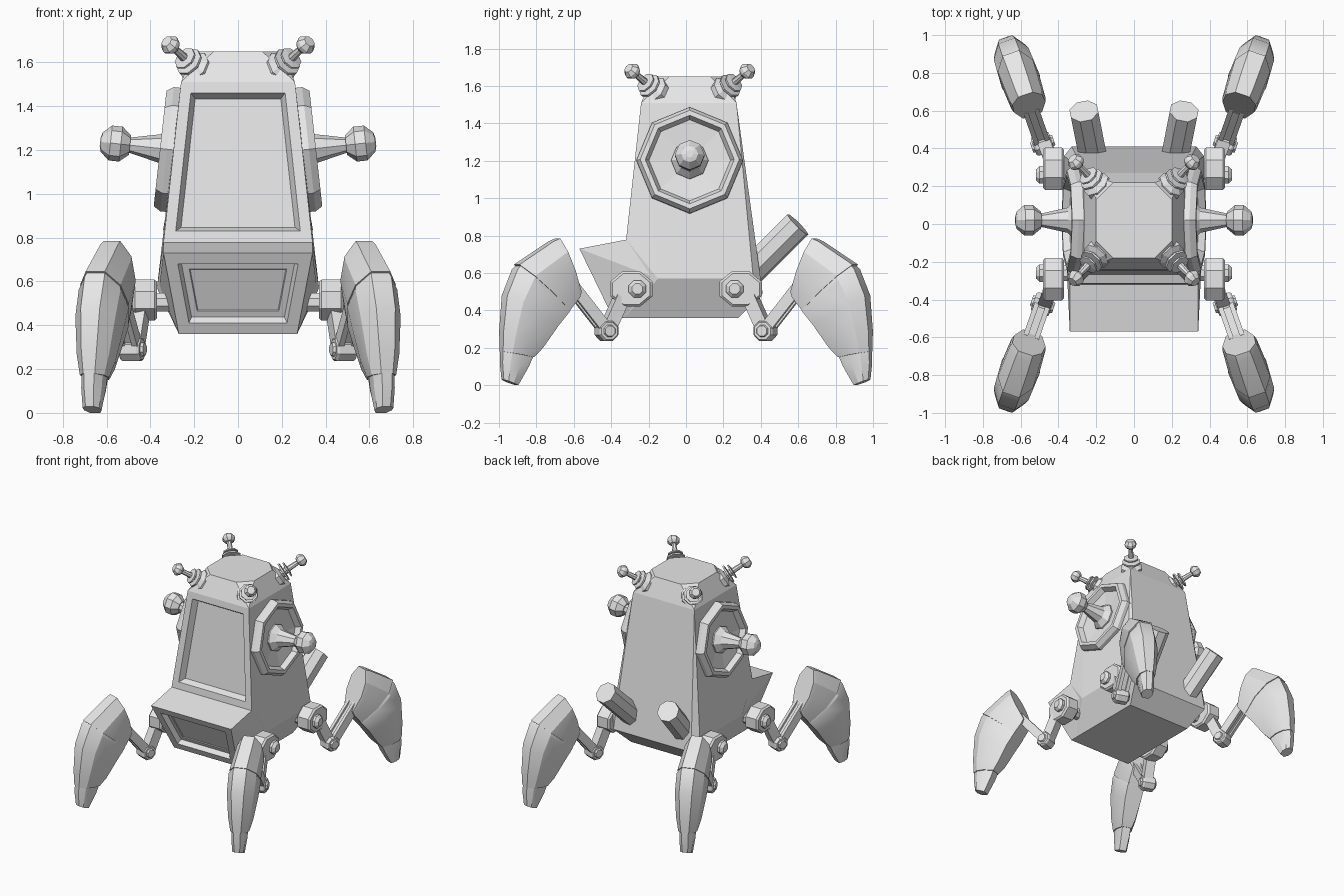
import bpy, bmesh, math
from mathutils import Vector

if "Cube" in bpy.data.objects:
    bpy.data.objects.remove(bpy.data.objects["Cube"])

grey = bpy.data.materials.new("plain_grey")
grey.diffuse_color = (0.8, 0.8, 0.8, 1)
grey.use_nodes = True
grey.node_tree.nodes["Principled BSDF"].inputs["Base Color"].default_value = grey.diffuse_color


def finish(bm, name, smooth=None):
    bmesh.ops.recalc_face_normals(bm, faces=bm.faces)
    me = bpy.data.meshes.new(name)
    bm.to_mesh(me)
    bm.free()
    me.materials.append(grey)
    ob = bpy.data.objects.new(name, me)
    bpy.context.collection.objects.link(ob)
    if smooth:
        bpy.ops.object.select_all(action='DESELECT')
        ob.select_set(True)
        bpy.context.view_layer.objects.active = ob
        bpy.ops.object.shade_smooth_by_angle(angle=math.radians(smooth))
    return ob


def loft(name, rings, smooth=None):
    """Skin closed rings of equal length and cap both ends."""
    bm = bmesh.new()
    vs = [[bm.verts.new(p) for p in r] for r in rings]
    n = len(vs[0])
    for a, b in zip(vs, vs[1:]):
        for i in range(n):
            j = (i + 1) % n
            bm.faces.new((a[i], a[j], b[j], b[i]))
    bm.faces.new(vs[0])
    bm.faces.new(vs[-1])
    return finish(bm, name, smooth)


def lathe(name, profile, n, origin, axis, phase=0.0, wide=1.0):
    """Turn (radius, distance) points around an axis."""
    o, d = Vector(origin), Vector(axis).normalized()
    u = Vector((0, 0, 1))
    u = (u - d * u.dot(d)).normalized()
    v = d.cross(u)
    rings = []
    for r, t in profile:
        rings.append([])
        for i in range(n):
            a = 2 * math.pi * (i + phase) / n
            rings[-1].append(o + d * t + u * r * math.cos(a) + v * r * wide * math.sin(a))
    return loft(name, rings)


def hull(name, half_points, panel):
    """Convex block mirrored in x, with a recessed panel on one front face."""
    bm = bmesh.new()
    for x, y, z in half_points:
        for s in (-1, 1):
            bm.verts.new((s * x, y, z))
    bmesh.ops.convex_hull(bm, input=bm.verts)
    bmesh.ops.dissolve_limit(bm, angle_limit=math.radians(1.5), verts=bm.verts, edges=bm.edges)
    bmesh.ops.recalc_face_normals(bm, faces=bm.faces)
    f = min((f for f in bm.faces if f.normal.y < -0.7),
            key=lambda f: (f.calc_center_median() - Vector(panel[0])).length)
    for thick, depth in panel[1]:
        bmesh.ops.inset_region(bm, faces=[f], thickness=thick, depth=depth, use_even_offset=True)
    return finish(bm, name)


# Tapered body with chamfered crown and recessed front panel
hull("body", [(0.11, -0.18, 1.65), (0.20, -0.09, 1.65), (0.20, 0.13, 1.65), (0.11, 0.22, 1.65),
              (0.26, -0.24, 1.51), (0.26, 0.27, 1.51), (0.34, -0.32, 0.78),
              (0.37, -0.15, 0.57), (0.37, 0.36, 0.57), (0.33, 0.41, 0.49),
              (0.27, -0.33, 0.36), (0.27, 0.28, 0.36)],
     ((0, -0.28, 1.15), [(0.05, 0), (0.022, -0.045)]))

# Jutting prow below the front panel
hull("prow", [(0.34, -0.31, 0.78), (0.34, -0.57, 0.73), (0.27, -0.39, 0.36),
              (0.27, -0.2, 0.36), (0.36, -0.15, 0.57)],
     ((0, -0.48, 0.55), [(0.055, 0), (0.014, -0.035), (0.03, 0), (0.004, -0.005)]))

for sx in (-1, 1):
    # Octagonal side dish with its spike and knob
    axis = (sx, 0, 0.11)
    hub = (sx * 0.294, 0.02, 1.20)
    lathe("side_dish", [(0.285, -0.04), (0.285, 0.03), (0.265, 0.062), (0.238, 0.062),
                        (0.218, 0.025), (0.10, 0.012), (0.10, -0.03)], 8, hub, axis)
    lathe("side_spike", [(0.10, 0), (0.10, 0.022), (0.066, 0.06), (0.034, 0.205)], 8, hub, axis)
    lathe("side_knob", [(0.045, 0.20), (0.08, 0.242), (0.08, 0.29), (0.045, 0.33), (0.02, 0.337)],
          8, hub, axis)

    # Slanted rear exhaust
    lathe("exhaust", [(0.08, 0), (0.08, 0.396)], 8, (sx * 0.21, 0.32, 0.583),
          (sx * 0.055, 0.277, 0.277), 0.5)

    # Crown antennas: stacked collars, rod and ball
    for sy in (-1, 1):
        lathe("antenna", [(0.078, -0.03), (0.078, 0.01), (0.05, 0.025), (0.035, 0.03),
                          (0.035, 0.04), (0.068, 0.043), (0.068, 0.055), (0.025, 0.058),
                          (0.025, 0.072), (0.055, 0.075), (0.055, 0.085), (0.02, 0.09),
                          (0.017, 0.165), (0.03, 0.168), (0.045, 0.188), (0.045, 0.205),
                          (0.028, 0.228)],
              8, (sx * 0.195, 0.02 + sy * 0.185, 1.575), (sx * 0.12, sy * 0.13, 0.11), 0.5)


def leg(sx, sy):
    def at(y, z, w=0.0):
        return Vector((sx * (0.44 + 0.35 * (y - 0.3) + 0.945 * w), sy * (y - 0.33 * w), z))

    def pin(name, y, z, r, half):
        a, b = at(y, z, -half), at(y, z, half)
        lathe(name, [(r * 0.85, 0), (r, 0.012), (r, 2 * half - 0.012), (r * 0.85, 2 * half)],
              8, a, b - a, 0.5)

    def beam(name, p, q, w, half, thick):
        d = Vector((q[0] - p[0], q[1] - p[1])).normalized()
        n = Vector((-d.y, d.x)) * thick
        loft(name, [[at(e[0] + s * n.x, e[1] + s * n.y, w + k * half)
                     for s, k in ((-1, -1), (-1, 1), (1, 1), (1, -1))] for e in (p, q)])

    # Shoulder: axle, housing and bolt
    lathe("axle", [(0.045, 0), (0.045, 0.16)], 8, (sx * 0.24, sy * 0.26, 0.505), (sx, 0, 0), 0.5)
    lathe("shoulder", [(0.09, 0), (0.102, 0.012), (0.102, 0.10), (0.09, 0.112)], 8,
          (sx * 0.37, sy * 0.292, 0.515), (sx, 0, 0), 0.5, 1.2)
    lathe("shoulder_bolt", [(0.05, 0), (0.05, 0.025), (0.03, 0.045)], 8,
          (sx * 0.475, sy * 0.26, 0.515), (sx, 0, 0), 0.5)

    # Elbow with paired links
    beam("upper_link", (0.34, 0.47), (0.42, 0.29), -0.01, 0.035, 0.035)
    pin("elbow", 0.425, 0.29, 0.058, 0.05)
    pin("elbow_bolt", 0.425, 0.29, 0.035, 0.062)
    for w in (-0.03, 0.03):
        beam("lower_link_rail", (0.425, 0.29), (0.62, 0.54), w, 0.013, 0.03)
    beam("lower_link_core", (0.425, 0.29), (0.62, 0.54), 0, 0.02, 0.018)

    # Armoured shin: inner point, outer point, half width
    def plate(name, stations):
        rings = []
        for iy, iz, oy, oz, w in stations:
            rings.append([at(iy + f * (oy - iy), iz + f * (oz - iz), k * w)
                          for f, k in ((0, -.6), (0, .6), (.4, 1), (.75, .95), (1, .45),
                                       (1, -.45), (.75, -.95), (.4, -1))])
        loft(name, rings, 25)

    plate("upper_shin", [(0.575, 0.50, 0.685, 0.785, 0.088), (0.585, 0.47, 0.72, 0.77, 0.095),
                         (0.64, 0.40, 0.905, 0.645, 0.103)])
    plate("lower_shin", [(0.635, 0.405, 0.892, 0.645, 0.094), (0.645, 0.39, 0.915, 0.62, 0.106),
                         (0.70, 0.32, 0.97, 0.48, 0.102), (0.78, 0.20, 0.987, 0.29, 0.082),
                         (0.825, 0.15, 0.987, 0.18, 0.062)])
    plate("foot", [(0.82, 0.17, 0.985, 0.19, 0.054), (0.85, 0.10, 0.988, 0.12, 0.052),
                   (0.905, 0.0, 0.98, 0.03, 0.042)])


for sx in (-1, 1):
    for sy in (-1, 1):
        leg(sx, sy)
